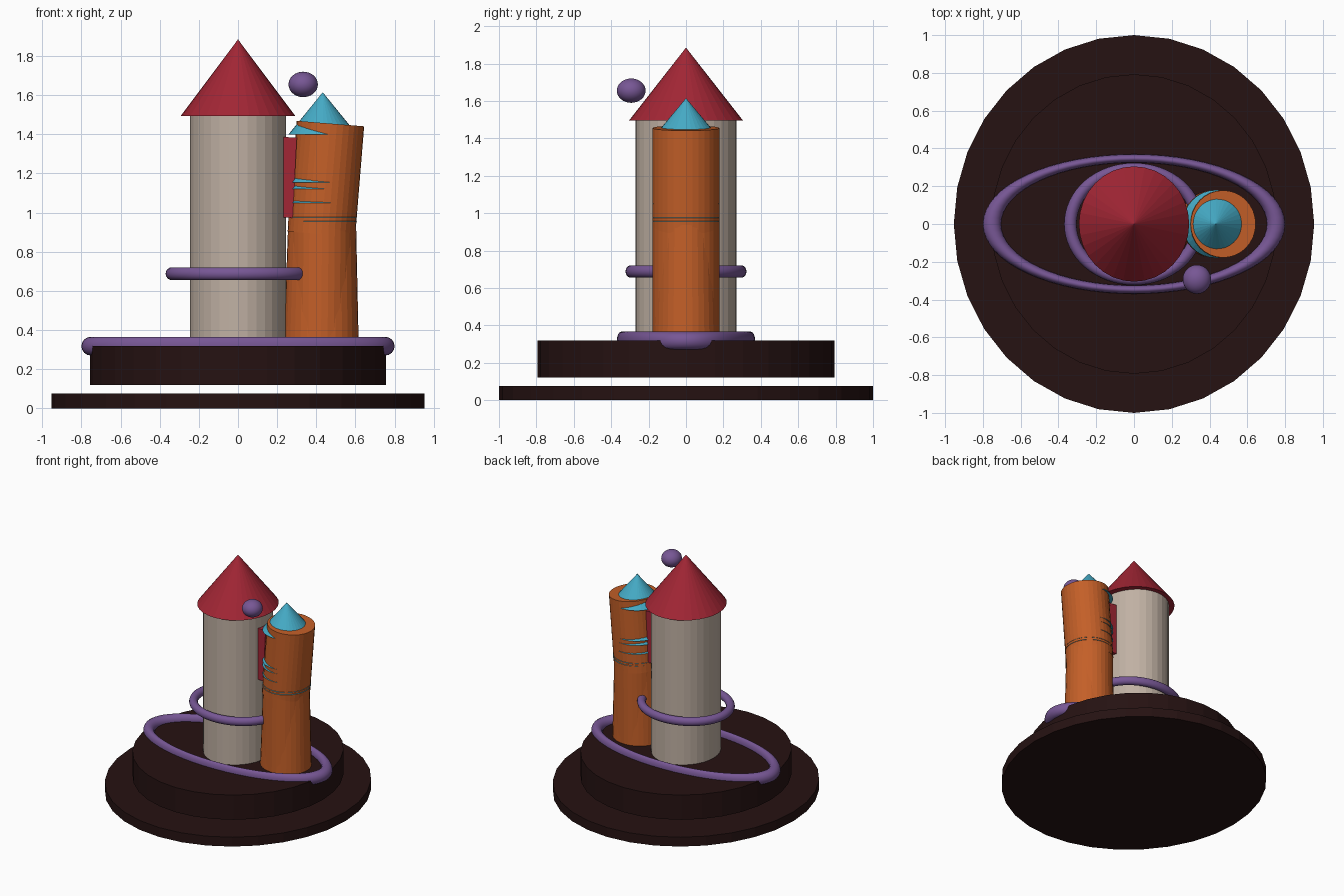
import bpy
import math
from mathutils import Vector

cube = bpy.data.objects.get("Cube")
if cube:
    bpy.data.objects.remove(cube, do_unlink=True)


def material(name, rgb):
    m = bpy.data.materials.new(name)
    m.use_nodes = True
    m.diffuse_color = (*rgb, 1)
    m.node_tree.nodes["Principled BSDF"].inputs["Base Color"].default_value = (*rgb, 1)
    return m


STONE = material("pale_stone", (0.53, 0.44, 0.37))
ORANGE = material("burnt_orange", (0.55, 0.115, 0.021))
RED = material("deep_red", (0.36, 0.019, 0.035))
PURPLE = material("soft_purple", (0.185, 0.095, 0.30))
BLUE = material("sky_blue", (0.06, 0.41, 0.57))
DARK = material("dark_earth", (0.019, 0.006, 0.006))


def finish(name, mat, scale=(1, 1, 1), smooth=False):
    o = bpy.context.object
    o.name = name
    o.scale = scale
    o.data.materials.append(mat)
    bpy.ops.object.transform_apply(location=False, rotation=False, scale=True)
    if smooth:
        bpy.ops.object.shade_smooth()
    return o


def column(name, mat, bottom, top, rx, ry, top_ratio=1.0):
    """Elliptical tapered column between two points in the x-z plane."""
    a, b = Vector((bottom[0], 0, bottom[1])), Vector((top[0], 0, top[1]))
    axis = b - a
    bpy.ops.mesh.primitive_cone_add(vertices=32, radius1=1, radius2=top_ratio,
                                    depth=axis.length, location=(a + b) / 2)
    o = finish(name, mat, (rx, ry, 1))
    o.rotation_euler.y = math.atan2(axis.x, axis.z)
    return o


def ring(name, z, major, minor, y_scale):
    bpy.ops.mesh.primitive_torus_add(major_segments=64, minor_segments=16,
                                     major_radius=major, minor_radius=minor,
                                     location=(0, 0, z))
    return finish(name, PURPLE, (1, y_scale, 1), True)


# Two-step base
column("base_disc", DARK, (0, 0), (0, 0.075), 0.954, 1.0)
column("base_drum", DARK, (0, 0.12), (0, 0.318), 0.756, 0.793)

# Main tower and roof
column("main_tower", STONE, (0, 0.3), (0, 1.5), 0.246, 0.269)
column("main_roof", RED, (0, 1.495), (0, 1.885), 0.292, 0.305, 0)

# Leaning side tower
column("side_tower_lower", ORANGE, (0.425, 0.3), (0.43, 0.97), 0.192, 0.178, 0.9)
column("side_tower_middle", ORANGE, (0.424, 0.32), (0.43, 0.965), 0.17, 0.178)
column("side_tower_upper", ORANGE, (0.426, 0.89), (0.472, 1.455), 0.173, 0.178)

# Side roof and the shingle cones that poke through the leaning wall
for i, z in enumerate((1.40, 1.155, 1.12, 1.05, 0.975, 0.955)):
    name = "side_roof" if i == 0 else f"shingle_cone_{i}"
    column(name, BLUE, (0.433, z), (0.433, z + 0.215), 0.175, 0.18, 0)

# Red panel between the towers
bpy.ops.mesh.primitive_cube_add(size=1, location=(0.255, 0, 1.18))
panel = finish("red_panel", RED, (0.07, 0.16, 0.41))
panel.rotation_euler.y = math.radians(3)

# Rings and floating orb
ring("tower_ring", 0.688, 0.337, 0.033, 0.875)
ring("ground_ring", 0.318, 0.752, 0.048, 0.462)
bpy.ops.mesh.primitive_uv_sphere_add(segments=32, ring_count=16, radius=1,
                                     location=(0.333, -0.293, 1.655))
finish("floating_orb", PURPLE, (0.075, 0.077, 0.065), True)
